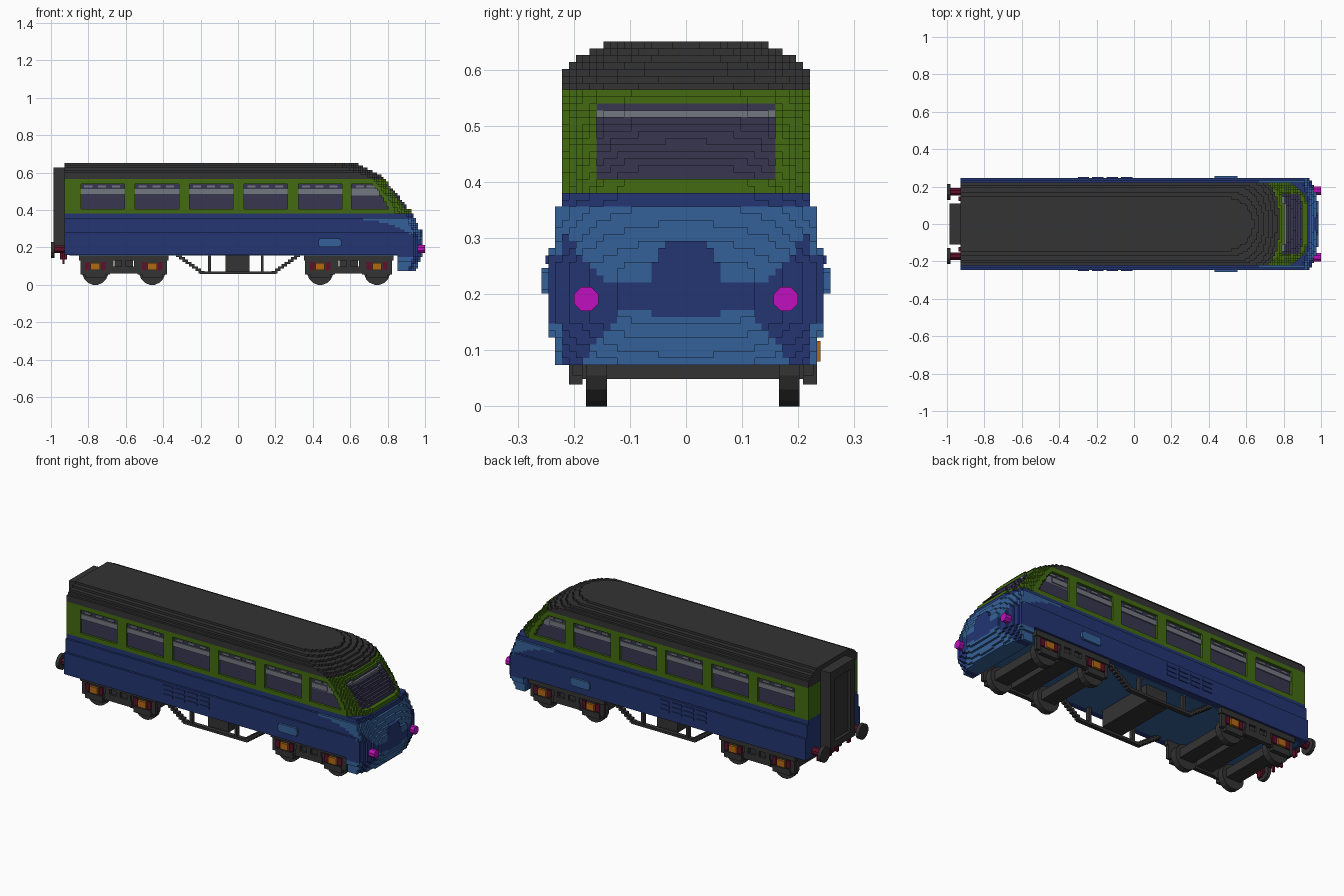
import bpy, bmesh, math
from mathutils import Matrix, Vector

cube = bpy.data.objects.get("Cube")
if cube:
    bpy.data.objects.remove(cube, do_unlink=True)

V = 2 / 163            # one block; all sizes below are in blocks (x from rear end, z from rail)
COLOURS = {
    "dark grey": (.033, .033, .033), "dark blue": (.017, .036, .171),
    "light blue": (.036, .12, .314), "green": (.054, .147, .005),
    "window glass": (.04, .037, .08), "pale grey": (.17, .19, .22),
    "magenta": (.527, .005, .527), "dark red": (.115, .005, .021),
    "orange": (.456, .141, .007)}
MATS = {}
for cname, c in COLOURS.items():
    m = bpy.data.materials.new(cname)
    m.use_nodes = True
    m.diffuse_color = (*c, 1)
    bsdf = m.node_tree.nodes["Principled BSDF"]
    bsdf.inputs["Base Color"].default_value = (*c, 1)
    bsdf.inputs["Roughness"].default_value = .8
    MATS[cname] = m
NAMES = list(COLOURS)


def pos(x, y, z):
    return Vector((x * V - 1, y * V, z * V))


def finish(name, bm, cols):
    me = bpy.data.meshes.new(name)
    bm.to_mesh(me)
    bm.free()
    for c in cols:
        me.materials.append(MATS[c])
    ob = bpy.data.objects.new(name, me)
    bpy.context.collection.objects.link(ob)
    return ob


def boxes(name, col, spans):
    """One object from (x0, x1, y0, y1, z0, z1) blocks."""
    bm = bmesh.new()
    for x0, x1, y0, y1, z0, z1 in spans:
        mid = pos((x0 + x1) / 2, (y0 + y1) / 2, (z0 + z1) / 2)
        size = Matrix.Diagonal(((x1 - x0) * V, (y1 - y0) * V, (z1 - z0) * V, 1))
        bmesh.ops.create_cube(bm, size=1, matrix=Matrix.Translation(mid) @ size)
    return finish(name, bm, [col])


def both(x0, x1, y0, y1, z0, z1, off=0):
    """The same block on both sides of the train."""
    return [(x0, x1, off + y0, off + y1, z0, z1), (x0, x1, off - y1, off - y0, z0, z1)]


def rod(name, col, axis, centre, radius, length, sides=16):
    bm = bmesh.new()
    turn = Matrix.Rotation(math.pi / 2, 4, 'Y' if axis == 'X' else 'X')
    spin = Matrix.Rotation(math.pi / sides, 4, 'Z')
    bmesh.ops.create_cone(bm, cap_ends=True, segments=sides, radius1=radius * V,
                          radius2=radius * V, depth=length * V,
                          matrix=Matrix.Translation(pos(*centre)) @ turn @ spin)
    return finish(name, bm, [col])


def stepped(name, xs, ys, zs, rule):
    """Blocky solid: rule(x, y, z) gives a colour or None at each block centre."""
    cells = {}
    for i in range(*xs):
        for j in range(*ys):
            for k in range(*zs):
                c = rule(i + .5, j + .5, k + .5)
                if c:
                    cells[i, j, k] = NAMES.index(c)
    bm, verts = bmesh.new(), {}
    for cell, c in cells.items():
        for a in range(3):
            for s in (0, 1):
                near = list(cell)
                near[a] += 2 * s - 1
                if tuple(near) in cells:
                    continue
                quad = []
                for u, w in ((0, 0), (1, 0), (1, 1), (0, 1)):
                    p = list(cell)
                    p[a] += s
                    p[(a + 1) % 3] += u
                    p[(a + 2) % 3] += w
                    p = tuple(p)
                    if p not in verts:
                        verts[p] = bm.verts.new(pos(*p))
                    quad.append(verts[p])
                f = bm.faces.new(quad if s else quad[::-1])
                f.material_index = c
    bmesh.ops.dissolve_limit(bm, angle_limit=.01, verts=bm.verts[:], edges=bm.edges[:],
                             delimit={'MATERIAL'})
    return finish(name, bm, NAMES)


# Nose: stepped front with light swoops over dark blue
def nose(x, y, z):
    y = abs(y)
    half = 18 if z > 29 else 19 if z > 23 or z < 10 else 20
    xf = 162 - max(0, z - 20) * .38 - max(0, 13 - z) * .45
    hump = z > 13 and z < 24 and y < (5 if z < 21 else 4 if z < 23 else 3)
    xf = 162 if hump else xf - 4 * (y / 20) ** 3
    if y > half or x > xf or (z < 13 and x < 151):
        return None
    if z > 29 or hump:
        return "dark blue"
    if y >= 18:
        swoop = x > 136 and z > 28 - 6 * ((x - 137) / 20) ** 2
        return "light blue" if swoop or z < 12 else "dark blue"
    if 14 < z < 18:
        return "dark blue"
    t = max(0, y - 9.6)
    wing = 13 - 7 * (t / 5.8) ** 1.2 < z < 17 + 10.8 * (t / 9.2) ** 1.6
    return "dark blue" if t and wing else "light blue"


# Cab: raked green shell with windscreen and last side windows
def cab(x, y, z):
    y, t = abs(y), (z - 31) / 15
    xf, r = 157.5 - 12.3 * t ** 1.3, 8 - 3 * t
    front = xf - r * (y / 18) ** 4
    if x > front:
        return None
    if 33 < z < 44:
        if y < 13 and x > front - 5:
            if x > front - 1:
                return None
            return "pale grey" if 42 < z < 43 else "window glass"
        if 131 < x < xf - r - 2 and y > 16:
            if y > 17:
                return None
            return "pale grey" if 39 < z < 42 else "window glass"
    return "green"


# Roof: arched section with rounded front
def roof(x, y, z):
    half = (18, 18, 18, 17, 16, 14, 12)[int(z - 46)]
    y = abs(y)
    if y > half:
        return None
    xf = 145.5 - 13 * ((z - 46) / 7) ** 1.3
    a = 6 + 1.2 * (z - 46)
    return "dark grey" if x < xf - a * (1 - math.sqrt(1 - (y / half) ** 2)) else None


stepped("nose", (127, 163), (-20, 20), (6, 31), nose)
stepped("cab", (127, 158), (-18, 18), (31, 46), cab)
stepped("roof", (6, 147), (-18, 18), (46, 53), roof)

# Lower body, floor and side details
boxes("lower_body", "dark blue", [(6, 127, -20, 20, 13, 23), (6, 127, -19, 19, 23, 29),
                                  (6, 127, -18, 18, 29, 31)])
boxes("floor", "light blue", [(8, 151, -17, 17, 12.7, 13.2)])
boxes("side_hatches", "light blue", both(116.5, 126.5, 20, 21, 17, 19.5)
      + both(117, 126, 20, 21, 16.4, 20.1))
boxes("vent_slats", "dark blue", [s for i in range(4) for z in (16.5, 18.6, 20.7)
                                  for s in both(57 + 6.3 * i, 62 + 6.3 * i, 20, 20.4, z, z + 1.2)])

# Passenger saloon: glass core behind green rails and pillars
starts = [13 + 23.7 * i for i in range(6)]
edges = [6] + [e for s in starts[:5] for e in (s, s + 19)] + [127.5]
boxes("saloon_glass", "window glass", [(6.5, 127, -17, 17, 31, 46)])
frame = [(6, 7, -18, 18, 31, 46)] + both(6, 127, 16.5, 18, 31, 33) + both(6, 127, 16.5, 18, 44, 46)
for a, b in zip(edges[::2], edges[1::2]):
    frame += both(a, b, 16.5, 18, 33, 44)
boxes("window_frames", "green", frame)
vents = []
for s in starts:
    vents += both(s, s + (19 if s < 127 else 8), 16.8, 17.5, 39.5, 41.8)
    for d in ((1.5, 7.5, 13.5) if s < 127 else (1.5, 6)):
        vents += both(s + d, s + d + 3.5, 16.8, 17.5, 42.3, 43.3)
boxes("window_vents", "pale grey", vents)

# Rear gangway, coupling and buffers
boxes("gangway", "dark grey", [(2.5, 6, -8, 8, 15, 50), (1, 6, -9, -6, 15, 51),
                               (1, 6, 6, 9, 15, 51), (1, 6, -6, 6, 47, 51),
                               (1, 6, -6, 6, 15, 18)])
boxes("coupling", "dark red", [(4, 7, -1.5, 1.5, 11, 15), (5, 6, -3, -2, 9, 13),
                               (5, 6, 2, 3, 9, 13), (5, 6, -12, -10, 10, 14),
                               (5, 6, 10, 12, 10, 14)])
for side, sy in (("left", 14), ("right", -14)):
    rod(f"{side}_buffer_shaft", "dark red", 'X', (4, sy, 15.5), 1.8, 5, 8)
    rod(f"{side}_buffer_head", "dark grey", 'X', (.8, sy, 15.2), 3.6, 1.6, 12)
    rod(f"{side}_front_lamp", "magenta", 'X', (161.5, sy * 14.5 / 14, 15.6), 1.9, 3, 8)

# Bogies
for bname, cx in (("rear", 31.7), ("front", 129.7)):
    sides, red, orange, cross = [], [], [], []
    sides += both(cx - 19.5, cx + 19.5, 16, 18, 10.5, 13, 1)
    sides += both(cx - 7, cx + 7, 16, 18, 5, 8, 1)
    for d in (-5.5, 0, 5.5):
        sides += both(cx + d - 1, cx + d + 1, 16, 18, 7, 11, 1)
    cross.append((cx - 4, cx + 4, -16, 18, 6, 12.8))
    for n, ax in enumerate((cx - 12.4, cx + 12.4)):
        sides += both(ax - 6.5, ax + 6.5, 16, 17.5, 4.5, 11, 1)
        sides += both(ax - 4.5, ax + 4.5, 16, 18, 3.2, 6, 1)
        red += both(ax - 4.5, ax - 2.5, 17, 18, 6.5, 10, 1) + both(ax + 2.5, ax + 4.5, 17, 18, 6.5, 10, 1)
        orange += both(ax - 2, ax + 2, 17, 18.5, 6.5, 9.5, 1)
        cross.append((ax - 3.5, ax + 3.5, -16, 18, 4, 8))
        for side, wy in (("left", 15), ("right", -13)):
            rod(f"{bname}_{side}_wheel_{n + 1}", "dark grey", 'Y', (ax, wy, 5.6), 5.7, 3)
    boxes(f"{bname}_bogie_frames", "dark grey", sides)
    boxes(f"{bname}_bogie_cross_beams", "dark grey", cross)
    boxes(f"{bname}_axle_springs", "dark red", red)
    boxes(f"{bname}_axle_boxes", "orange", orange)

# Underframe trusses and equipment box
truss = both(65, 98, 15, 17, 4.6, 5.8)
for x in (68.5, 91.5):
    truss += both(x, x + 1.2, 15, 17, 5, 13)
for i in range(8):
    truss += both(54.5 + 1.4 * i, 57 + 1.4 * i, 15, 17, 12 - i, 13 - i)
    truss += both(106 - 1.4 * i, 108.5 - 1.4 * i, 15, 17, 12 - i, 13 - i)
boxes("underframe_trusses", "dark grey", truss)
boxes("equipment_box", "dark grey", [(76, 86.5, -14, 14, 5, 13)])
